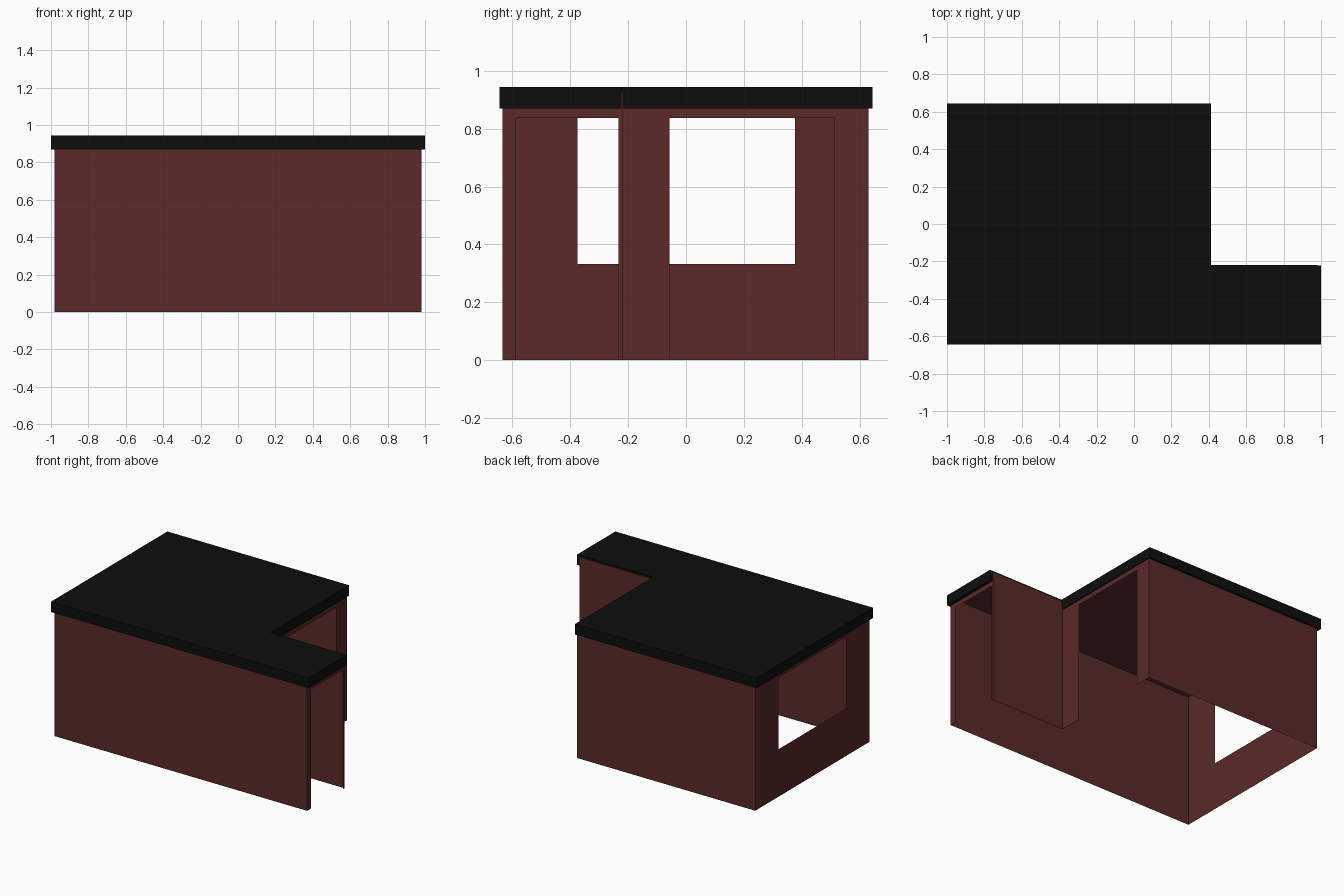
import bpy
from mathutils import Vector

if "Cube" in bpy.data.objects:
    bpy.data.objects.remove(bpy.data.objects["Cube"])


def material(name, rgb):
    m = bpy.data.materials.new(name)
    m.diffuse_color = (*rgb, 1)
    m.use_nodes = True
    m.node_tree.nodes["Principled BSDF"].inputs["Base Color"].default_value = m.diffuse_color
    return m


BRICK = material("dark_red", (0.10, 0.023, 0.021))
BLACK = material("black", (0.004, 0.004, 0.004))
H = 0.93                                  # wall height, tucked inside the roof


def mesh_object(name, faces, mat, outward=None):
    """Object from polygons; each face is turned towards 'outward'."""
    verts, polys = [], []
    for f in faces:
        pts = [Vector(p) for p in f]
        normal = sum((pts[i].cross(pts[(i + 1) % len(pts)])
                      for i in range(len(pts))), Vector())
        if outward and normal.dot(Vector(outward)) < 0:
            pts.reverse()
        polys.append(range(len(verts), len(verts) + len(pts)))
        verts += pts
    me = bpy.data.meshes.new(name)
    me.from_pydata(verts, [], [list(p) for p in polys])
    me.materials.append(mat)
    ob = bpy.data.objects.new(name, me)
    bpy.context.collection.objects.link(ob)
    return ob


def rect(a0, a1, z0, z1):
    return [(a0, z0), (a1, z0), (a1, z1), (a0, z1)]


def wall_x(name, x, rects, side):
    mesh_object(name, [[(x, a, z) for a, z in rect(*r)] for r in rects],
                BRICK, (side, 0, 0))


def wall_y(name, y, x0, x1, side):
    mesh_object(name, [[(a, y, z) for a, z in rect(x0, x1, 0, H)]],
                BRICK, (0, side, 0))


def framed(y0, y1, o0, o1, bottom, top):
    """Rectangles surrounding an opening o0..o1, bottom..top."""
    r = [(y0, o0, 0, H), (o1, y1, 0, H), (o0, o1, top, H)]
    return r + [(o0, o1, 0, bottom)] if bottom else r


def l_shape(x0, x1, y0, y1, nx, ny, z):
    return [(x0, y0, z), (x1, y0, z), (x1, ny, z),
            (nx, ny, z), (nx, y1, z), (x0, y1, z)]


L, R, F, B, NX, NY = -0.98, 0.98, -0.633, 0.631, 0.405, -0.218

# Solid walls
wall_y("front_wall", F, L, R, -1)
wall_y("back_wall", B, L, NX, 1)
wall_y("wing_back_wall", NY, NX, R, 1)

# Walls with a window or a doorway
wall_x("left_window_wall", L, framed(F, B, -0.374, 0.376, 0.333, 0.836), -1)
wall_x("main_door_wall", NX, framed(NY, B, -0.057, 0.511, 0, 0.836), 1)
wall_x("wing_door_wall", R, framed(F, NY, -0.588, -0.233, 0, 0.836), 1)

# Ceiling
mesh_object("ceiling", [l_shape(L, R, F, B, NX, NY, H)], BRICK, (0, 0, 1))

# Roof: top, fascia and a narrow lip back to the walls
top = l_shape(-1, 1, -0.645, 0.645, 0.411, -0.222, 0.943)
low = [(x, y, 0.87) for x, y, z in top]
lip = l_shape(L, R, F, B, NX, -0.222, 0.87)
roof = [top]
for i in range(6):
    j = (i + 1) % 6
    roof += [[low[i], low[j], top[j], top[i]]]
    if i != 2:
        roof += [[lip[i], lip[j], low[j], low[i]]]
mesh_object("roof", roof, BLACK)
